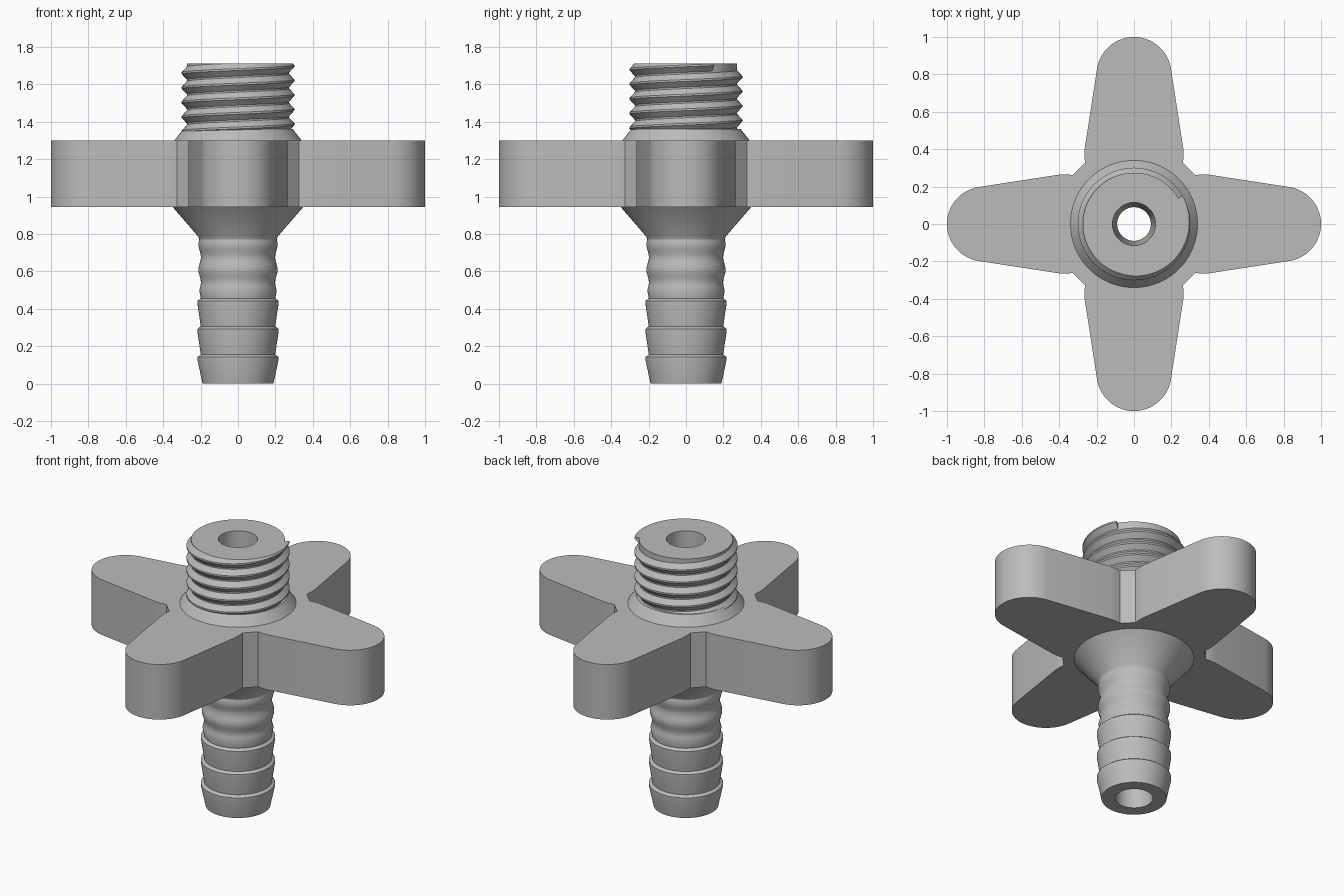
import bpy, bmesh, math
from math import sin, cos, pi, radians
from mathutils import Matrix

if "Cube" in bpy.data.objects:
    bpy.data.objects.remove(bpy.data.objects["Cube"], do_unlink=True)

TOP = 1.71
grey = bpy.data.materials.new("mid_grey")
grey.use_nodes = True
grey.diffuse_color = (0.5, 0.5, 0.5, 1)
grey.node_tree.nodes["Principled BSDF"].inputs["Base Color"].default_value = (0.5, 0.5, 0.5, 1)


def finish(bm, name, angle=28):
    bmesh.ops.recalc_face_normals(bm, faces=bm.faces)
    mesh = bpy.data.meshes.new(name)
    bm.to_mesh(mesh)
    bm.free()
    mesh.materials.append(grey)
    obj = bpy.data.objects.new(name, mesh)
    bpy.context.collection.objects.link(obj)
    bpy.ops.object.select_all(action='DESELECT')
    obj.select_set(True)
    bpy.context.view_layer.objects.active = obj
    bpy.ops.object.shade_smooth_by_angle(angle=radians(angle))
    return obj


def lathe(name, profile, steps=80):
    bm = bmesh.new()
    verts = [bm.verts.new((r, 0, z)) for r, z in profile]
    edges = [bm.edges.new((a, b)) for a, b in zip(verts, verts[1:] + verts[:1])]
    bmesh.ops.spin(bm, geom=verts + edges, cent=(0, 0, 0), axis=(0, 0, 1),
                   angle=2 * pi, steps=steps, use_merge=True)
    bmesh.ops.remove_doubles(bm, verts=bm.verts, dist=1e-5)
    return finish(bm, name)


# Hollow stem: barbs, wavy neck, flared cone, collar, threaded root and bore
profile = [(0.11, 0), (0.19, 0)]
for z in (0.15, 0.30, 0.45):
    profile += [(0.217, z - 0.022), (0.217, z - 0.008), (0.207, z), (0.199, z + 0.004)]
for i in range(15):
    t = i / 14
    profile.append((0.205 + 0.007 * cos(4 * pi * (t - 0.4)), 0.50 + 0.27 * t))
profile += [(0.212, 0.785), (0.35, 0.945), (0.34, 1.30), (0.293, 1.36),
            (0.274, 1.36), (0.274, TOP), (0.115, TOP), (0.09, 0.9)]
lathe("hollow_barbed_stem", profile)

# Four-armed grip, with an open middle hidden inside the stem
side = [(0.15, 0.15), (0.2945, 0.2945), (0.262, 0.327), (0.265, 0.36), (0.264, 0.40)]
arc = [(0.2 * cos(a), 0.8 + 0.2 * sin(a))
       for a in (radians(8.6 + 162.8 * i / 28) for i in range(29))]
outline = side + arc + [(-x, y) for x, y in reversed(side)]
bm = bmesh.new()
for k in range(4):
    turn = Matrix.Rotation(k * pi / 2, 4, 'Z')
    verts = [bm.verts.new((x, y, 0.945)) for x, y in outline]
    bmesh.ops.transform(bm, matrix=turn, verts=verts)
    bm.faces.new(verts)
bmesh.ops.remove_doubles(bm, verts=bm.verts, dist=1e-4)
ext = bmesh.ops.extrude_face_region(bm, geom=bm.faces[:], use_keep_orig=True)
lifted = [g for g in ext["geom"] if isinstance(g, bmesh.types.BMVert)]
bmesh.ops.translate(bm, verts=lifted, vec=(0, 0, 0.355))
finish(bm, "four_arm_grip")

# Helical thread ridge, ending abruptly at the flat top
PITCH, PER_TURN, TURNS = 0.078, 72, 4.9
section = [(0.262, -0.048), (0.301, -0.005), (0.301, 0.005), (0.262, 0.048)]
bm = bmesh.new()
rings = []
count = int(PER_TURN * TURNS)
for i in range(count + 1):
    back = (count - i) / PER_TURN
    a = radians(30) - 2 * pi * back
    zc = TOP - 0.005 - PITCH * back
    rings.append([bm.verts.new((r * cos(a), r * sin(a), zc + dz)) for r, dz in section])
for lower, upper in zip(rings, rings[1:]):
    for j in range(4):
        k = (j + 1) % 4
        bm.faces.new((lower[j], lower[k], upper[k], upper[j]))
bm.faces.new(rings[0])
bm.faces.new(rings[-1])
cut = bmesh.ops.bisect_plane(bm, geom=bm.verts[:] + bm.edges[:] + bm.faces[:],
                             plane_co=(0, 0, TOP), plane_no=(0, 0, 1), clear_outer=True)
rim = [g for g in cut["geom_cut"] if isinstance(g, bmesh.types.BMEdge)]
bmesh.ops.triangle_fill(bm, edges=rim, use_beauty=True)
finish(bm, "thread_ridge")
